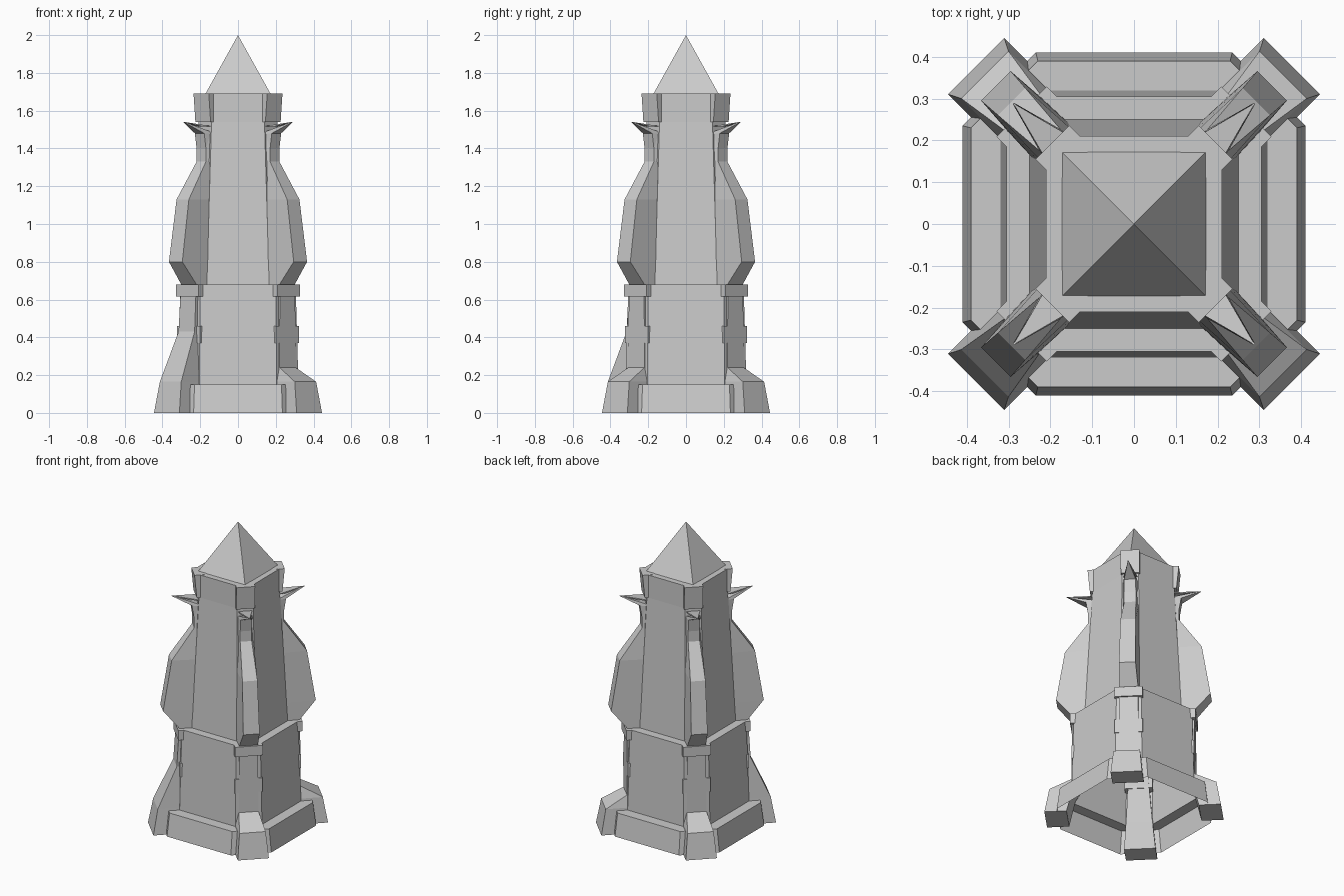
import bpy, bmesh, math
from mathutils import Vector

cube = bpy.data.objects.get("Cube")
if cube:
    bpy.data.objects.remove(cube)

stone = bpy.data.materials.new("grey stone")
stone.use_nodes = True
GREY = (0.6, 0.6, 0.6, 1)
stone.diffuse_color = GREY
stone.node_tree.nodes["Principled BSDF"].inputs["Base Color"].default_value = GREY


def loft(name, rings, cap_bottom=True, cap_top=True):
    """Skin a stack of equal-length rings into one object."""
    bm = bmesh.new()
    rows = [[bm.verts.new(p) for p in ring] for ring in rings]
    n = len(rows[0])
    for low, high in zip(rows, rows[1:]):
        for i in range(n):
            j = (i + 1) % n
            bm.faces.new((low[i], low[j], high[j], high[i]))
    if cap_bottom:
        bm.faces.new(rows[0][::-1])
    if cap_top:
        bm.faces.new(rows[-1])
    bmesh.ops.remove_doubles(bm, verts=bm.verts, dist=0.0001)
    bmesh.ops.recalc_face_normals(bm, faces=bm.faces)
    mesh = bpy.data.meshes.new(name)
    bm.to_mesh(mesh)
    bm.free()
    mesh.materials.append(stone)
    obj = bpy.data.objects.new(name, mesh)
    bpy.context.collection.objects.link(obj)
    return obj


def octagon(z, half, edge):
    """Square with cut corners; edge is half the length of a main side."""
    a, b = half, edge
    return [(a, -b, z), (a, b, z), (b, a, z), (-b, a, z),
            (-a, b, z), (-a, -b, z), (-b, -a, z), (b, -a, z)]


def corner_part(name, quarter, rows):
    """Part on a diagonal; rows are height, outer reach, outer and inner half width, inner reach."""
    turn = math.pi / 4 + quarter * math.pi / 2
    out = Vector((math.cos(turn), math.sin(turn), 0))
    side = Vector((-out.y, out.x, 0))
    up = Vector((0, 0, 1))
    rings = [[out * d - side * h + up * z, out * d + side * h + up * z,
              out * d_in + side * h_in + up * z, out * d_in - side * h_in + up * z]
             for z, d, h, h_in, d_in in rows]
    return loft(name, rings)


# Hollow body: plinth, lower wall and upper wall
loft("tower_body", [octagon(0, 0.41, 0.235), octagon(0.15, 0.39, 0.23),
                    octagon(0.15, 0.32, 0.205), octagon(0.68, 0.305, 0.2),
                    octagon(0.68, 0.25, 0.165), octagon(1.54, 0.21, 0.14)],
     cap_bottom=False)

# Collar and pointed roof
loft("collar", [octagon(1.54, 0.21, 0.13), octagon(1.69, 0.21, 0.13)])
r = 0.172
loft("roof", [[(r, -r, 1.69), (r, r, 1.69), (-r, r, 1.69), (-r, -r, 1.69)],
              [(0, 0, 2)] * 4], cap_top=False)

for q in range(4):
    # Foot and shaft; one corner has a long sloping shoulder
    shoulder = (0.43, 0.385, 0.06, 0.06, 0.3) if q == 2 else (0.24, 0.372, 0.06, 0.06, 0.3)
    corner_part("buttress_foot", q, [
        (0, 0.534, 0.095, 0.095, 0.4), (0.165, 0.505, 0.08, 0.08, 0.36),
        shoulder, (0.68, 0.37, 0.057, 0.057, 0.3)])
    # Bands around the shaft
    for low, high, reach in ((0.37, 0.46, 0.37), (0.615, 0.68, 0.38)):
        corner_part("buttress_band", q, [(z, reach, 0.085, 0.085, 0.31) for z in (low, high)])
    # Wing that swells out and tapers to the wall
    corner_part("buttress_wing", q, [
        (0.68, 0.368, 0.057, 0.06, 0.28), (0.8, 0.467, 0.05, 0.06, 0.275),
        (1.13, 0.414, 0.046, 0.055, 0.25), (1.33, 0.275, 0.035, 0.052, 0.24),
        (1.48, 0.275, 0.035, 0.05, 0.23)])
    # Pointed horn
    corner_part("horn", q, [
        (1.38, 0.272, 0.035, 0.05, 0.22), (1.48, 0.288, 0.035, 0.05, 0.22),
        (1.54, 0.408, 0.002, 0.002, 0.4), (1.515, 0.29, 0.03, 0.05, 0.22)])
    # Collar post
    corner_part("collar_post", q, [
        (1.54, 0.262, 0.057, 0.057, 0.2), (1.691, 0.276, 0.057, 0.057, 0.2)])
